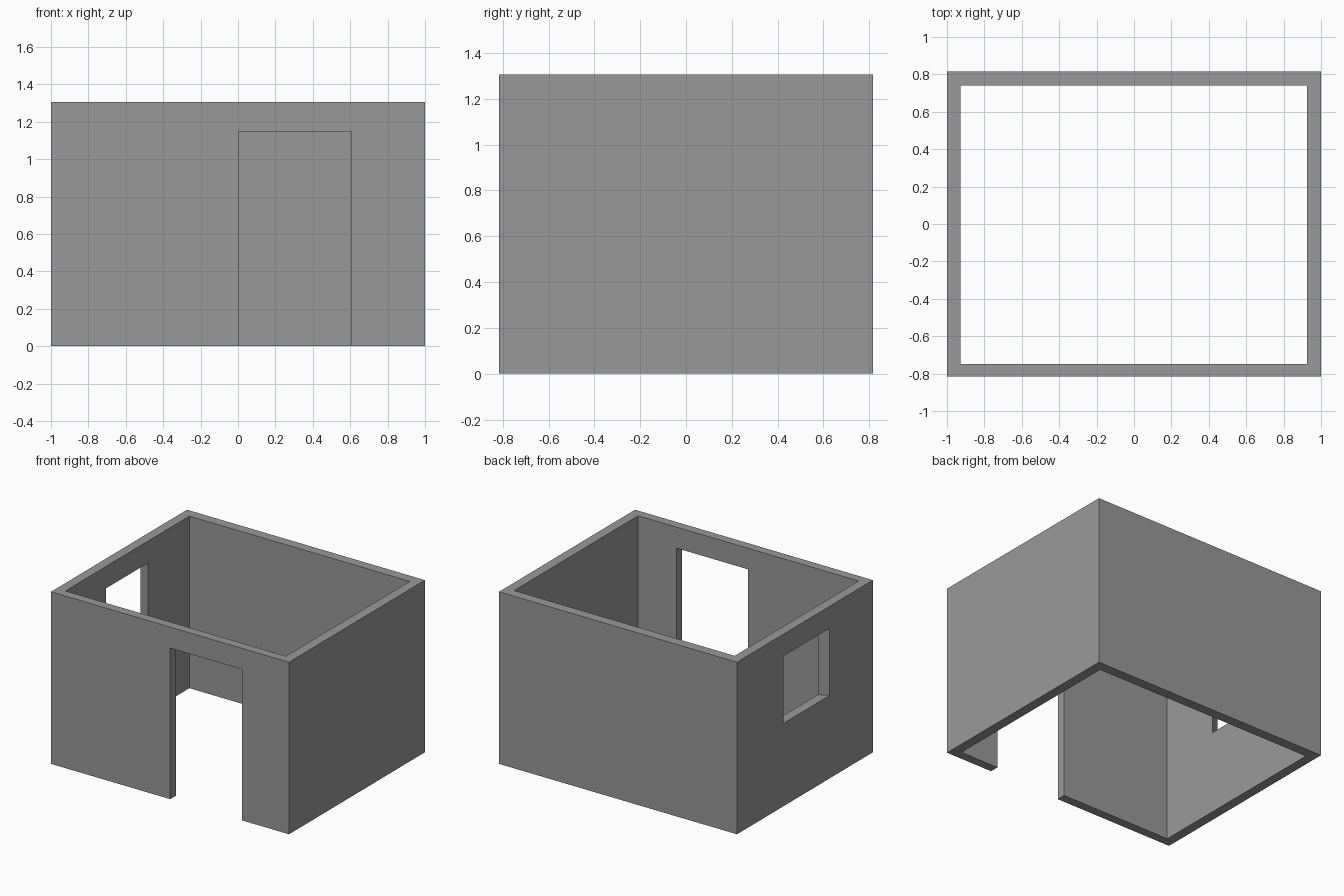
import bpy

if "Cube" in bpy.data.objects:
    bpy.data.objects.remove(bpy.data.objects["Cube"])


def box(name, x, y, z):
    """Axis-aligned box from (min, max) ranges."""
    lo, hi = zip(x, y, z)
    centre = [(a + b) / 2 for a, b in zip(lo, hi)]
    bpy.ops.mesh.primitive_cube_add(size=1, location=centre)
    ob = bpy.context.object
    ob.name = name
    ob.scale = [b - a for a, b in zip(lo, hi)]
    bpy.ops.object.transform_apply(location=True, rotation=False, scale=True)
    return ob


def cut(target, cutter):
    """Subtract the cutter, then remove it."""
    mod = target.modifiers.new(cutter.name, 'BOOLEAN')
    mod.operation = 'DIFFERENCE'
    mod.solver = 'EXACT'
    mod.object = cutter
    bpy.context.view_layer.objects.active = target
    bpy.ops.object.modifier_apply(modifier=mod.name)
    bpy.data.objects.remove(cutter, do_unlink=True)


# Outer block of the room
walls = box("room_walls", (-1, 1), (-0.816, 0.816), (0, 1.307))

# Open interior, no floor or roof
cut(walls, box("interior_cut", (-0.927, 0.926), (-0.748, 0.740), (-0.2, 1.6)))

# Doorway in the front wall
cut(walls, box("door_cut", (0.002, 0.603), (-1.0, -0.6), (-0.2, 1.147)))

# Window in the left wall, slightly narrower on the inside
window = box("window_cut", (-1.05, -0.9), (-0.318, 0.263), (0.63, 1.14))
for v in window.data.vertices:
    if v.co.x > -1:
        v.co.y = -0.25 if v.co.y < 0 else 0.241
cut(walls, window)

# Dark grey plaster
grey = bpy.data.materials.new("dark_grey")
grey.diffuse_color = (0.32, 0.32, 0.32, 1)
grey.use_nodes = True
grey.node_tree.nodes["Principled BSDF"].inputs["Base Color"].default_value = grey.diffuse_color
walls.data.materials.clear()
walls.data.materials.append(grey)
for p in walls.data.polygons:
    p.material_index = 0
